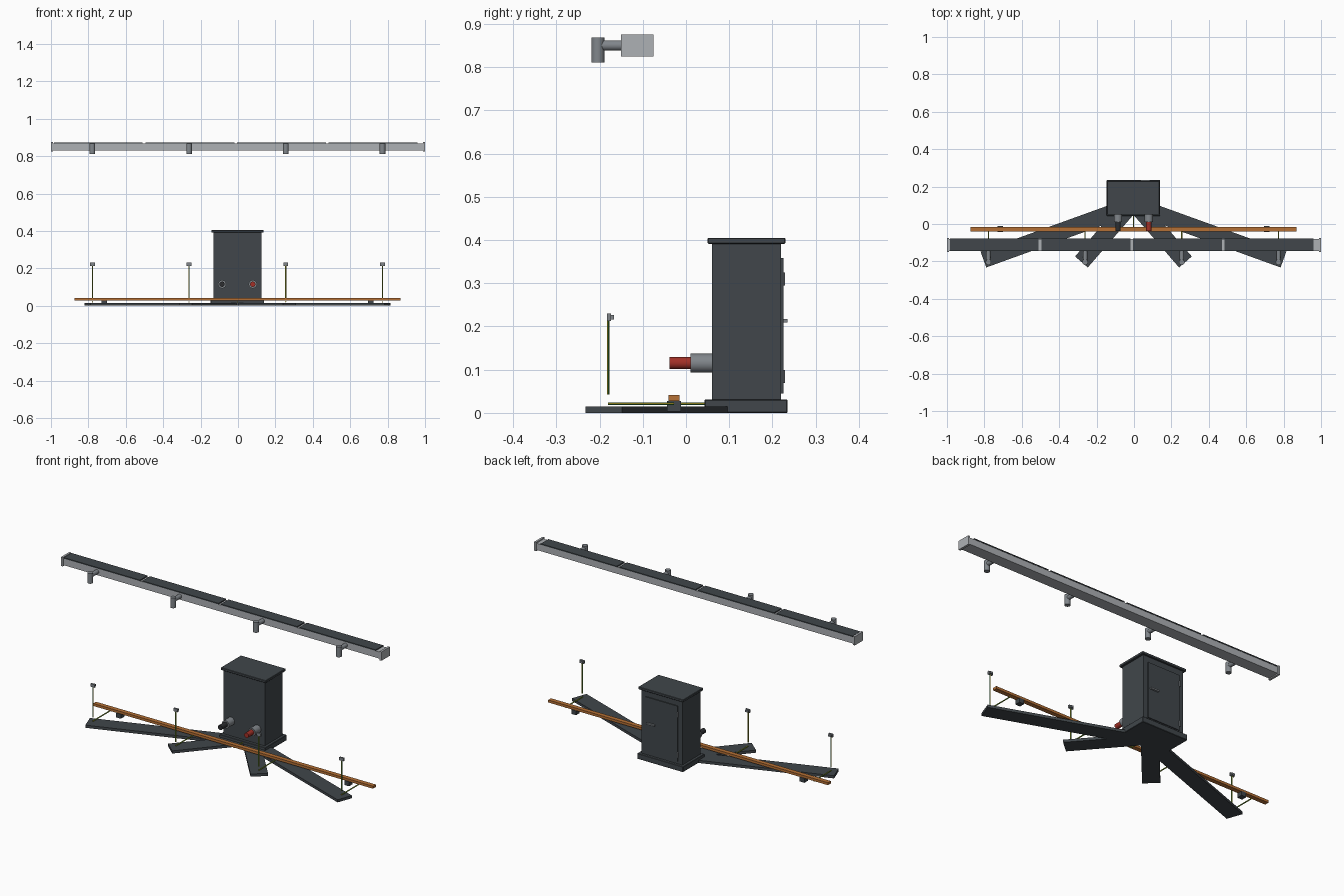
import bpy, math
from mathutils import Vector

cube = bpy.data.objects.get("Cube")
if cube:
    bpy.data.objects.remove(cube, do_unlink=True)


def material(name, r, g, b):
    m = bpy.data.materials.new(name)
    m.use_nodes = True
    m.diffuse_color = (r, g, b, 1)
    m.node_tree.nodes["Principled BSDF"].inputs["Base Color"].default_value = (r, g, b, 1)
    return m


slate = material("slate", 0.052, 0.062, 0.07)
black = material("black", 0.025, 0.027, 0.03)
light = material("light_grey", 0.42, 0.44, 0.46)
grey = material("mid_grey", 0.22, 0.24, 0.26)
copper = material("copper", 0.46, 0.16, 0.035)
red = material("red", 0.36, 0.03, 0.02)
green = material("green", 0.03, 0.2, 0.04)
yellow = material("yellow", 0.7, 0.55, 0.03)

MID = -0.003                                    # centre line of the assembly
STATIONS = [MID + 0.517 * (i - 1.5) for i in range(4)]


def box(name, x, y, z, mat, bevel=0.0):
    """Box from (low, high) ranges."""
    bpy.ops.mesh.primitive_cube_add(size=1)
    o = bpy.context.object
    o.name = name
    for v in o.data.vertices:
        v.co = [a + (b - a) * (c + 0.5) for (a, b), c in zip((x, y, z), v.co)]
    o.data.materials.append(mat)
    if bevel:
        mod = o.modifiers.new("edge", "BEVEL")
        mod.width = bevel
        mod.segments = 1
    return o


def rod(name, start, end, radius, mat, sides=24):
    """Cylinder between two points."""
    a, b = Vector(start), Vector(end)
    bpy.ops.mesh.primitive_cylinder_add(vertices=sides, radius=radius, depth=(b - a).length)
    o = bpy.context.object
    o.name = name
    o.location = (a + b) / 2
    o.rotation_euler = (b - a).to_track_quat("Z", "Y").to_euler()
    o.data.materials.append(mat)
    bpy.ops.object.shade_smooth_by_angle(angle=math.radians(40))
    return o


def wire(name, start, end):
    """Earth wire with alternating green and yellow lengthwise stripes."""
    o = rod(name, start, end, 0.0033, green, 8)
    o.data.materials.append(yellow)
    for p in o.data.polygons:
        angle = math.atan2(p.center.y, p.center.x)
        p.material_index = int((angle + math.pi) / (math.pi / 4)) % 2


def span(centre, half):
    return (centre - half, centre + half)


# Floor arms fanning out from beneath the cabinet
def arm(name, tip, root):
    a, b = Vector(tip), Vector(root)
    d = b - a
    o = box(name, (0, d.length), (-0.045, 0.045), (0, 0.015), slate)
    o.location = (a.x, a.y, 0)
    o.rotation_euler.z = math.atan2(d.y, d.x)


for side, s in (("right", -1), ("left", 1)):
    arm("outer_arm_" + side, (MID + s * 0.802, -0.19), (MID, 0.1))
    arm("inner_arm_" + side, (MID + s * 0.278, -0.203), (MID, 0.118))

# Cabinet
box("cabinet_plinth", span(MID, 0.143), (0.043, 0.235), (0, 0.031), slate, 0.002)
box("cabinet_body", span(MID, 0.128), (0.06, 0.22), (0.031, 0.391), slate)
box("cabinet_lid", span(MID, 0.14), (0.05, 0.23), (0.391, 0.405), slate, 0.002)
box("door", span(MID, 0.1), (0.22, 0.225), (0.045, 0.358), slate)
for z in (0.084, 0.31):
    rod("door_hinge", (MID - 0.102, 0.225, z - 0.015), (MID - 0.102, 0.225, z + 0.015),
        0.004, grey, 12)
box("door_handle", (0.035, 0.085), (0.225, 0.235), (0.209, 0.217), grey)

# Pipe sockets on the front of the cabinet
for name, x, mat in (("return", MID - 0.082, black), ("supply", MID + 0.082, red)):
    rod(name + "_collar", (x, 0.01, 0.115), (x, 0.06, 0.115), 0.022, grey)
    rod(name + "_pipe", (x, -0.038, 0.115), (x, 0.012, 0.115), 0.014, mat)

# Long copper bar on insulating blocks
box("copper_bar", (-0.875, 0.87), (-0.04, -0.015), (0.027, 0.041), copper)
for s in (-1, 1):
    box("bar_insulator", span(MID + s * 0.712, 0.015), (-0.044, -0.012), (0.003, 0.028), slate)
wire("cabinet_wire", (MID, -0.03, 0.021), (MID, 0.06, 0.021))

# Earth leads at each station, with their clamps
for x in STATIONS:
    wire("floor_wire", (x, -0.18, 0.021), (x, -0.028, 0.021))
    wire("riser_wire", (x, -0.18, 0.042), (x, -0.18, 0.215))
    box("riser_clamp", span(x, 0.013), (-0.183, -0.174), (0.213, 0.23), grey)
    box("riser_bolt", span(x, 0.009), (-0.174, -0.167), (0.216, 0.227), grey)

# Overhead trough with covers, end caps and elbow outlets
box("trough", (-0.992, 0.992), span(-0.112, 0.033), (0.831, 0.868), light)
for i in range(4):
    x = -0.985 + 0.49 * i
    box("trough_cover", (x, x + 0.475), span(-0.111, 0.034), (0.868, 0.874), slate)
for s in (-1, 1):
    box("trough_end_cap", span(s * 0.994, 0.006), (-0.15, -0.075), (0.825, 0.875), light)
for x in STATIONS:
    rod("outlet_neck", (x, -0.204, 0.85), (x, -0.144, 0.85), 0.012, grey)
    rod("outlet_spout", (x, -0.204, 0.811), (x, -0.204, 0.868), 0.015, grey)
